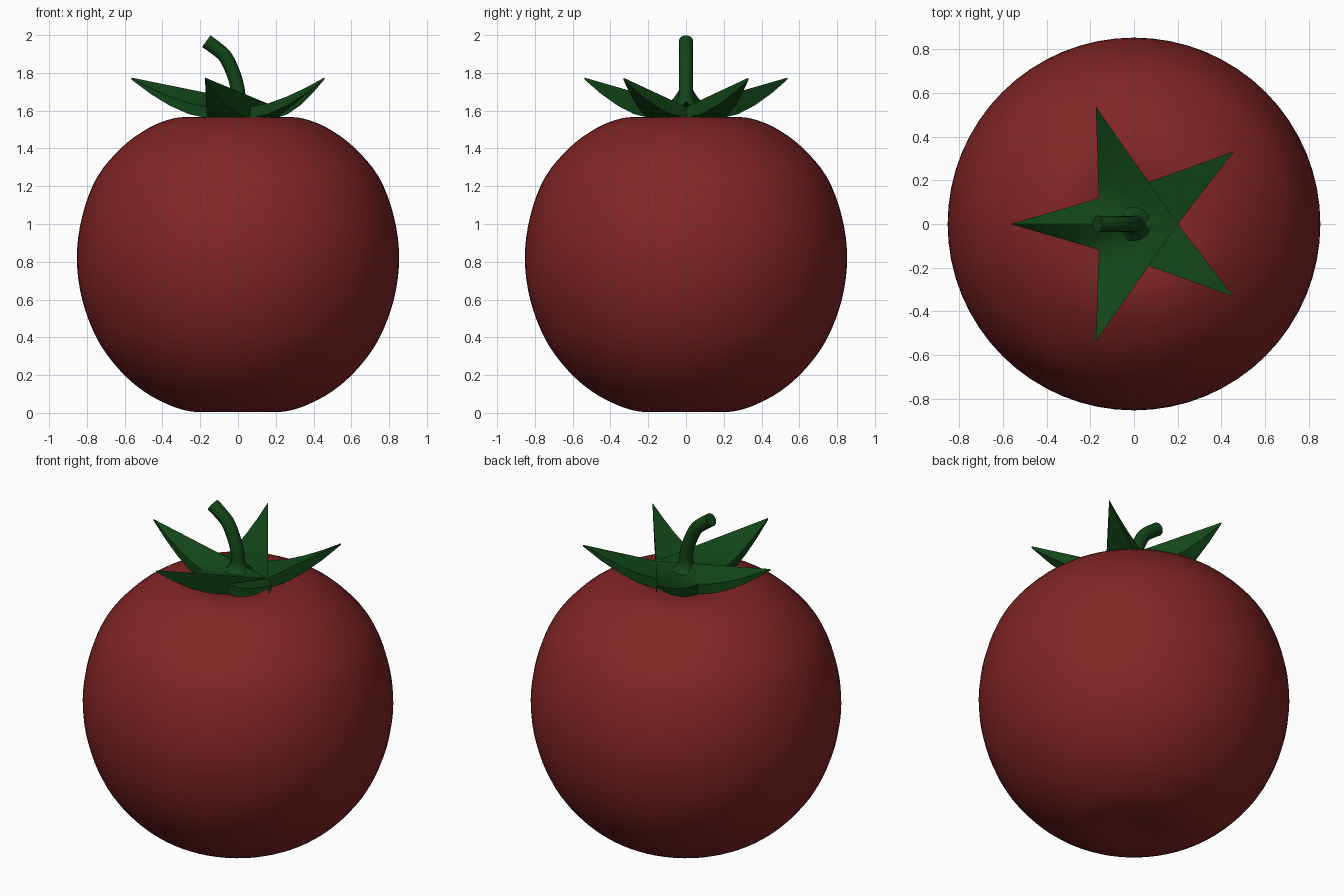
import bpy, bmesh, math
from mathutils import Vector

if "Cube" in bpy.data.objects:
    bpy.data.objects.remove(bpy.data.objects["Cube"])


def material(name, color):
    m = bpy.data.materials.new(name)
    m.diffuse_color = (*color, 1)
    m.use_nodes = True
    m.node_tree.nodes["Principled BSDF"].inputs["Base Color"].default_value = m.diffuse_color
    return m


RED = material("red_skin", (0.22, 0.018, 0.018))
GREEN = material("green_leaf", (0.006, 0.06, 0.009))


def finish(bm, name, mat, angle):
    bmesh.ops.recalc_face_normals(bm, faces=bm.faces)
    me = bpy.data.meshes.new(name)
    bm.to_mesh(me)
    bm.free()
    ob = bpy.data.objects.new(name, me)
    bpy.context.collection.objects.link(ob)
    me.materials.append(mat)
    bpy.ops.object.select_all(action='DESELECT')
    ob.select_set(True)
    bpy.context.view_layer.objects.active = ob
    bpy.ops.object.shade_smooth_by_angle(angle=math.radians(angle))
    return ob


def skin_rings(bm, rings):
    for a, b in zip(rings, rings[1:]):
        n = len(a)
        for i in range(n):
            bm.faces.new((a[i], a[(i + 1) % n], b[(i + 1) % n], b[i]))


def smooth_profile(pts, steps=4):
    # Catmull-Rom interpolation through the profile points
    p = [Vector(q) for q in pts]
    p = [2 * p[0] - p[1]] + p + [2 * p[-1] - p[-2]]
    out = []
    for a, b, c, d in zip(p, p[1:], p[2:], p[3:]):
        for k in range(steps):
            t = k / steps
            out.append(0.5 * (2 * b + (c - a) * t + (2 * a - 5 * b + 4 * c - d) * t * t
                              + (3 * b - a - 3 * c + d) * t ** 3))
    return out + [p[-2]]


# Fruit: lathed profile, gently dimpled at both ends
profile = smooth_profile([
    (0.06, 0.02), (0.15, 0.006), (0.25, 0.008), (0.36, 0.04), (0.5, 0.115), (0.63, 0.23), (0.745, 0.39),
    (0.825, 0.6), (0.853, 0.82), (0.825, 1.04), (0.745, 1.25), (0.61, 1.41),
    (0.47, 1.51), (0.35, 1.557), (0.26, 1.565), (0.15, 1.55), (0.06, 1.535)])
bm = bmesh.new()
N = 64
rings = [[bm.verts.new((r * math.cos(2 * math.pi * i / N), r * math.sin(2 * math.pi * i / N), z))
          for i in range(N)] for r, z in profile]
skin_rings(bm, rings)
for ring in (rings[0], rings[-1]):
    bm.faces.new(ring)
finish(bm, "fruit", RED, 60)

# Calyx: thick five-pointed star with upturned tips, caps fanned from one notch
TIP, NOTCH, STEPS = 0.565, 0.2, 4
corners = []
for i in range(10):
    r = TIP if i % 2 else NOTCH
    a = math.pi * i / 5
    corners.append(Vector((r * math.cos(a), r * math.sin(a))))
bm = bmesh.new()
top, low = [], []
for i in range(10):
    for k in range(STEPS):
        p = corners[i].lerp(corners[(i + 1) % 10], k / STEPS)
        t = k / STEPS if i % 2 == 0 else 1 - k / STEPS
        z = 1.56 + 0.205 * t ** 1.6
        low.append(bm.verts.new((p.x, p.y, z)))
        top.append(bm.verts.new((p.x, p.y, z + 0.06 - 0.05 * t * t)))
skin_rings(bm, [low, top])
for loop in (top, low):
    for a, b in zip(loop[1:], loop[2:]):
        bm.faces.new((loop[0], a, b))
finish(bm, "calyx", GREEN, 30)

# Stem: round tube bending to the left, flared at the base (x, z, radius)
path = smooth_profile([
    (0, 1.58, 0.11), (0, 1.615, 0.085), (0, 1.655, 0.045), (-0.002, 1.71, 0.038),
    (-0.02, 1.785, 0.037), (-0.06, 1.875, 0.037), (-0.1, 1.918, 0.037), (-0.168, 1.968, 0.038)], 3)
bm = bmesh.new()
rings = []
for i, p in enumerate(path):
    d = path[min(i + 1, len(path) - 1)] - path[max(i - 1, 0)]
    side = Vector((d.y, 0, -d.x)).normalized()
    c = Vector((p.x, 0, p.y))
    rings.append([bm.verts.new(c + p.z * (side * math.cos(a) + Vector((0, 1, 0)) * math.sin(a)))
                  for a in (2 * math.pi * k / 16 for k in range(16))])
skin_rings(bm, rings)
for ring in (rings[0], rings[-1]):
    bm.faces.new(ring)
finish(bm, "stem", GREEN, 40)
